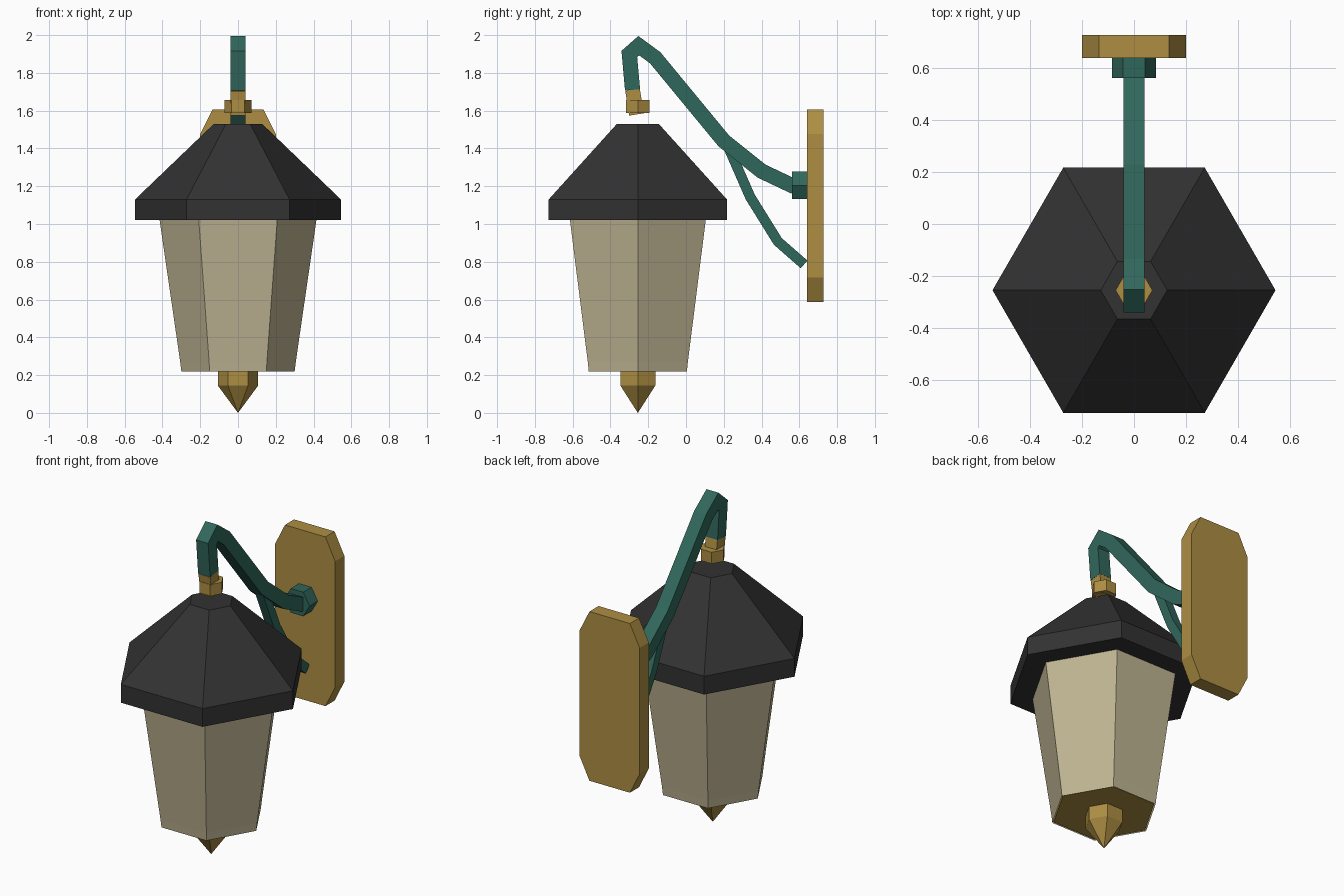
import bpy, bmesh, math
from mathutils import Vector, Matrix

if "Cube" in bpy.data.objects:
    bpy.data.objects.remove(bpy.data.objects["Cube"])


def material(name, color):
    m = bpy.data.materials.new(name)
    m.diffuse_color = color
    m.use_nodes = True
    m.node_tree.nodes["Principled BSDF"].inputs["Base Color"].default_value = m.diffuse_color
    return m


BRASS = material("brass", (0.42, 0.27, 0.055, 1))
GREEN = material("green_paint", (0.03, 0.135, 0.105, 1))
BLACK = material("black_metal", (0.032, 0.032, 0.032, 1))
GLASS = material("frosted_glass", (0.52, 0.46, 0.29, 0.85))
LAMP_Y = -0.255


def loft(name, rings, mat, cap_start=True, cap_end=True):
    """Skin a list of equal-length vertex rings into one flat-shaded mesh."""
    bm = bmesh.new()
    rows = [[bm.verts.new(p) for p in r] for r in rings]
    n = len(rows[0])
    for a, b in zip(rows, rows[1:]):
        for i in range(n):
            j = (i + 1) % n
            bm.faces.new((a[i], a[j], b[j], b[i]))
    if cap_start:
        bm.faces.new(rows[0][::-1])
    if cap_end:
        bm.faces.new(rows[-1])
    bmesh.ops.remove_doubles(bm, verts=bm.verts, dist=1e-5)
    bmesh.ops.recalc_face_normals(bm, faces=bm.faces)
    mesh = bpy.data.meshes.new(name)
    bm.to_mesh(mesh)
    bm.free()
    mesh.materials.append(mat)
    obj = bpy.data.objects.new(name, mesh)
    bpy.context.collection.objects.link(obj)
    return obj


def hexagon(r, z):
    return [(r * math.cos(i * math.pi / 3), LAMP_Y + r * math.sin(i * math.pi / 3), z)
            for i in range(6)]


def hex_turned(name, profile, mat, **caps):
    """Six-sided turned part from (radius, z) pairs."""
    return loft(name, [hexagon(r, z) for r, z in profile], mat, **caps)


def square_bar(name, path, width, mat):
    """Square bar swept along a (y, z) path with mitred bends."""
    pts = [Vector(p) for p in path]
    dirs = [(b - a).normalized() for a, b in zip(pts, pts[1:])]
    h = width / 2
    rings = []
    for i, p in enumerate(pts):
        d0, d1 = dirs[max(i - 1, 0)], dirs[min(i, len(dirs) - 1)]
        t = (d0 + d1).normalized()
        n = Vector((-t.y, t.x)) * (h / t.dot(d0))
        a, b = p + n, p - n
        rings.append([(-h, a.x, a.y), (h, a.x, a.y), (h, b.x, b.y), (-h, b.x, b.y)])
    return loft(name, rings, mat)


def wall_prism(name, outline, y0, y1, mat):
    """Extrude an (x, z) outline along y."""
    return loft(name, [[(x, y, z) for x, z in outline] for y in (y0, y1)], mat)


# Lantern body
hex_turned("roof", [(0.545, 1.02), (0.545, 1.13), (0.128, 1.53)], BLACK)
hex_turned("glass_panes", [(0.30, 0.22), (0.306, 0.27), (0.415, 1.02)], GLASS,
           cap_start=False, cap_end=False)
hex_turned("base_plate", [(0.292, 0.223), (0.297, 0.27)], BRASS)
hex_turned("bottom_finial", [(0.0001, 0.0), (0.107, 0.145), (0.107, 0.223)], BRASS,
           cap_start=False)

# Hanger fitting
hex_turned("hanger_collar", [(0.071, 1.588), (0.071, 1.657)], BRASS)
square_bar("hanger_sleeve", [(-0.283, 1.71), (-0.262, 1.58)], 0.078, BRASS)

# Curved arm and its brace
square_bar("arm", [(-0.283, 1.71), (-0.30, 1.90), (-0.25, 1.944), (-0.163, 1.88),
                   (0.20, 1.44), (0.40, 1.28), (0.575, 1.197)], 0.08, GREEN)
square_bar("brace", [(0.21, 1.44), (0.34, 1.143), (0.486, 0.908), (0.625, 0.786)],
           0.054, GREEN)

# Wall mount
nut = [(0.084 * math.cos(i * math.pi / 3), 1.205 + 0.084 * math.sin(i * math.pi / 3))
       for i in range(6)]
wall_prism("arm_nut", nut, 0.562, 0.641, GREEN)
corner = [(0.20, 0.38), (0.135, 0.51)]
half = corner + [(-x, z) for x, z in corner[::-1]]
plate = [(x, 1.096 + z) for x, z in half] + [(-x, 1.096 - z) for x, z in half]
wall_prism("wall_plate", plate, 0.64, 0.727, BRASS)
